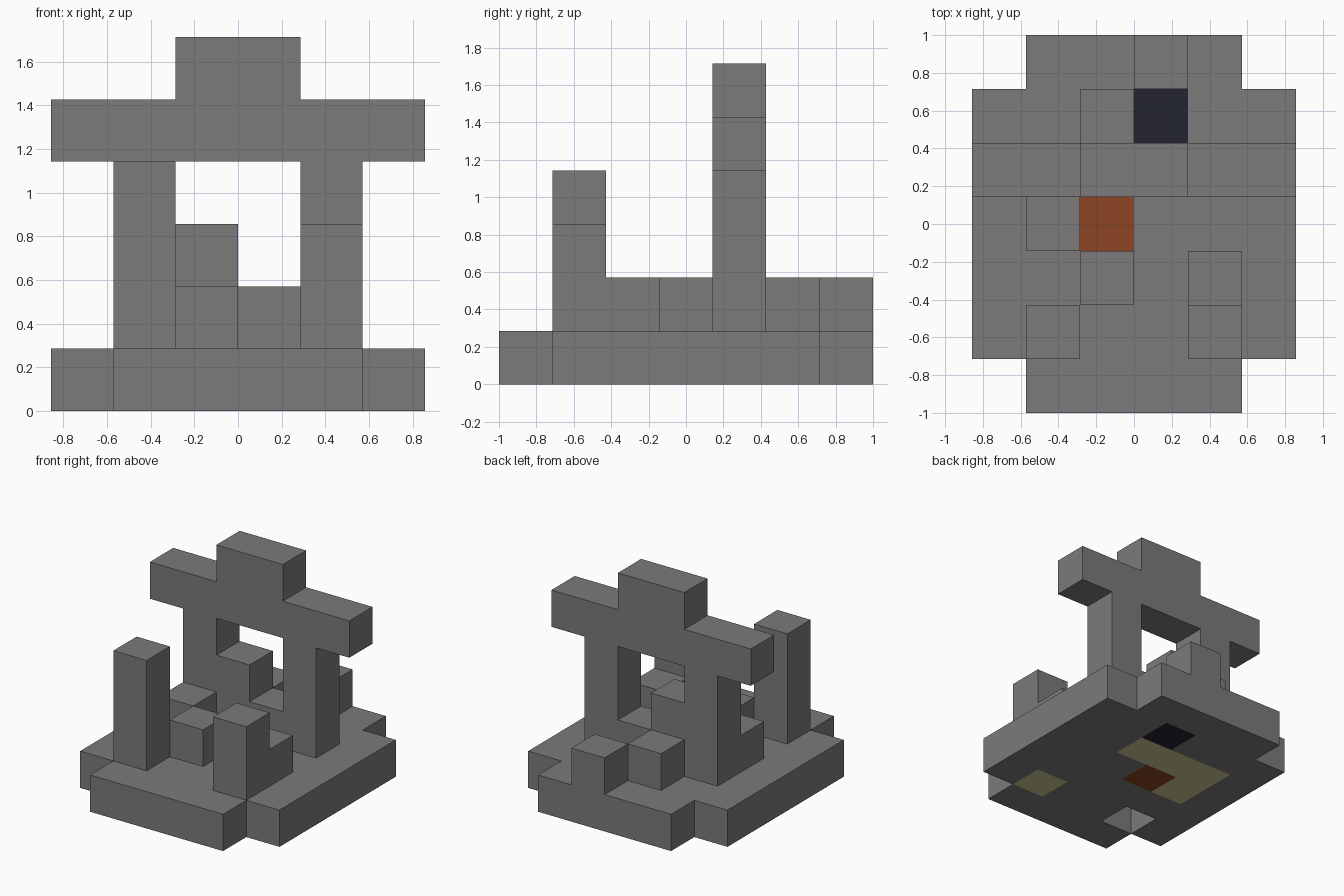
import bpy
import bmesh
from mathutils import Vector

cube = bpy.data.objects.get("Cube")
if cube:
    bpy.data.objects.remove(cube, do_unlink=True)

U = 2 / 7                 # edge of one block
COLS, ROWS = 6, 7         # plan size in blocks


def corner(i, j, k=0):
    return Vector(((i - COLS / 2) * U, (j - ROWS / 2) * U, k * U))


def material(name, rgb):
    linear = [((c / 255 + 0.055) / 1.055) ** 2.4 for c in rgb]
    mat = bpy.data.materials.new(name)
    mat.use_nodes = True
    mat.diffuse_color = (*linear, 1)
    bsdf = mat.node_tree.nodes["Principled BSDF"]
    bsdf.inputs["Base Color"].default_value = (*linear, 1)
    bsdf.inputs["Roughness"].default_value = 0.9
    return mat


stone = material("grey_stone", (124, 122, 122))
sand = material("pale_sand", (205, 198, 147))
rust = material("rust_orange", (140, 67, 35))
coal = material("dark_coal", (35, 35, 48))


def add_object(name, bm, mats):
    mesh = bpy.data.meshes.new(name)
    bm.to_mesh(mesh)
    bm.free()
    for mat in mats:
        mesh.materials.append(mat)
    obj = bpy.data.objects.new(name, mesh)
    bpy.context.collection.objects.link(obj)
    return obj


def block(name, start, size):
    """Box given by its first grid cell and its size in blocks."""
    bm = bmesh.new()
    bmesh.ops.create_cube(bm, size=U)
    bmesh.ops.scale(bm, vec=size, verts=bm.verts)
    bmesh.ops.translate(bm, vec=corner(*start) + Vector(size) * U / 2, verts=bm.verts)
    return add_object(name, bm, [stone])


# Base slab: a tiled plan with open corners and one hollow under the tall post
SAND_CELLS = {(1, 4), (2, 4), (3, 4), (1, 3), (4, 1)}
HOLLOW, RUST_CELL, COAL_CELL = (1, 1), (2, 3), (3, 5)
bm = bmesh.new()
for i in range(COLS):
    for j in range(ROWS):
        if (i in (0, COLS - 1) and j in (0, ROWS - 1)) or (i, j) == HOLLOW:
            continue
        ring = [(i, j), (i + 1, j), (i + 1, j + 1), (i, j + 1)]
        face = bm.faces.new([bm.verts.new(corner(*p)) for p in ring])
        if (i, j) in SAND_CELLS:
            face.material_index = 1
        elif (i, j) == RUST_CELL:
            face.material_index = 2
        elif (i, j) == COAL_CELL:
            face.material_index = 3
bmesh.ops.remove_doubles(bm, verts=bm.verts, dist=0.001)
base = add_object("base_slab", bm, [stone, sand, rust, coal])
solid = base.modifiers.new("thickness", "SOLIDIFY")
solid.thickness = U
solid.offset = 1

# Gate
for side, i in (("right", 1), ("left", 4)):
    block(f"gate_pillar_{side}", (i, 4, 1), (1, 1, 3))
block("gate_sill_high", (2, 4, 1), (1, 1, 2))
block("gate_sill_low", (3, 4, 1), (1, 1, 1))
block("gate_beam", (0, 4, 4), (6, 1, 1))
block("gate_cap", (2, 4, 5), (2, 1, 1))

# Front posts
block("tall_post", (1, 1, 1), (1, 1, 3))
block("short_post", (4, 1, 1), (1, 1, 2))

# Single loose blocks
for name, i, j in (("short_post_step", 4, 2), ("middle_block", 2, 2),
                   ("pillar_step", 1, 3), ("rear_block_inner", 2, 5),
                   ("rear_block_outer", 3, 6)):
    block(name, (i, j, 1), (1, 1, 1))
